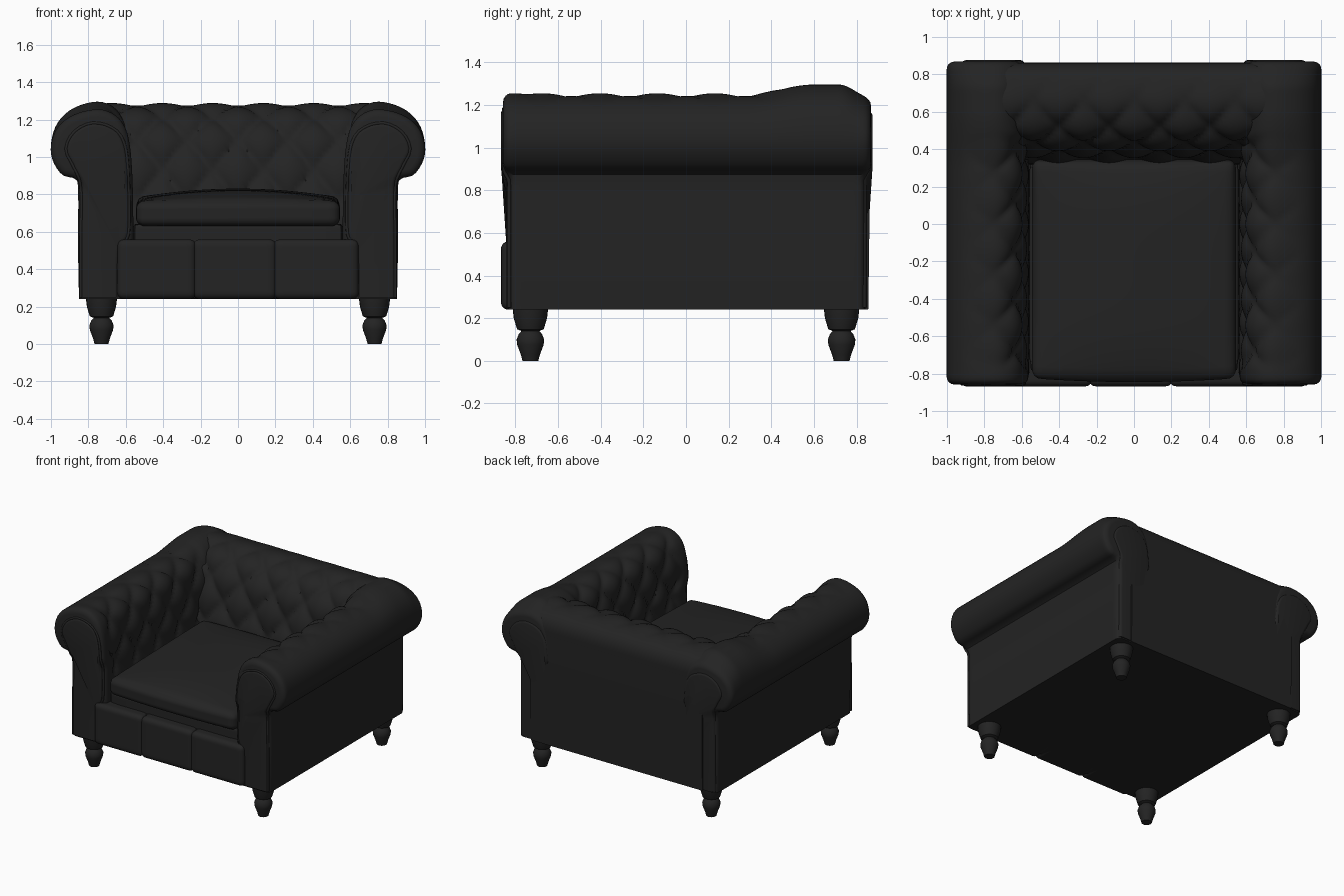
import bpy, bmesh, math
from mathutils import Vector

if "Cube" in bpy.data.objects:
    bpy.data.objects.remove(bpy.data.objects["Cube"], do_unlink=True)

leather = bpy.data.materials.new("black leather")
leather.use_nodes = True
colour = (0.017, 0.017, 0.017, 1)
leather.diffuse_color = colour
leather.node_tree.nodes["Principled BSDF"].inputs["Base Color"].default_value = colour


def finish(bm, name, angle=40):
    bmesh.ops.recalc_face_normals(bm, faces=bm.faces)
    mesh = bpy.data.meshes.new(name)
    bm.to_mesh(mesh)
    bm.free()
    obj = bpy.data.objects.new(name, mesh)
    bpy.context.collection.objects.link(obj)
    mesh.materials.append(leather)
    bpy.ops.object.select_all(action="DESELECT")
    obj.select_set(True)
    bpy.context.view_layer.objects.active = obj
    bpy.ops.object.shade_smooth_by_angle(angle=math.radians(angle))
    return obj


def smooth(lo, hi, x):
    k = min(1, max(0, (x - lo) / (hi - lo)))
    return k * k * (3 - 2 * k)


def spline(points, count):
    """Smooth curve through the points, resampled at equal steps."""
    pts = [Vector(p) for p in points]
    pts = [pts[0]] + pts + [pts[-1]]
    dense = []
    for a, b, c, d in zip(pts, pts[1:], pts[2:], pts[3:]):
        for i in range(20):
            t = i / 20
            dense.append(0.5 * (2 * b + (c - a) * t + (2 * a - 5 * b + 4 * c - d) * t * t
                                + (3 * b - a - 3 * c + d) * t ** 3))
    dense.append(pts[-1])
    dist = [0]
    for a, b in zip(dense, dense[1:]):
        dist.append(dist[-1] + (b - a).length)
    out, j = [], 0
    for i in range(count):
        s = dist[-1] * i / (count - 1)
        while j < len(dense) - 2 and dist[j + 1] < s:
            j += 1
        k = (s - dist[j]) / max(dist[j + 1] - dist[j], 1e-9)
        out.append(dense[j].lerp(dense[j + 1], min(1, k)))
    return out, dist[-1] / (count - 1)


def loft(name, points, start, end, place, rows, count=90, radius=0.0, tuft=None):
    """Sweep a profile along a line, with rounded ends and button tufting."""
    prof, step = spline(points, count)
    crest = max(range(count), key=lambda i: prof[i].y)
    bm = bmesh.new()
    rings = []
    ts = [start + (end - start) * i / rows for i in range(rows + 1)]
    if radius:
        edge = [radius * k for k in (0.08, 0.3, 0.6)]
        ts = sorted(ts + [start + e for e in edge] + [end - e for e in edge])
    for t in ts:
        gap = min(t - start, end - t)
        inset = 0
        if radius and gap < radius:
            inset = radius - math.sqrt(max(0, radius ** 2 - (radius - gap) ** 2))
        ring = []
        for i, p in enumerate(prof):
            tan = (prof[min(i + 1, count - 1)] - prof[max(i - 1, 0)]).normalized()
            push = inset
            if tuft:
                v = (i - crest) * step
                a, b = t / 0.27 + v / 0.34, t / 0.27 - v / 0.34
                pillow = abs(math.sin(math.pi * a) * math.sin(math.pi * b)) ** 0.5
                mask = smooth(-0.2, 0.22, v) * smooth(0.62, 0.8, p.y)
                mask *= smooth(tuft[0], tuft[0] + 0.1, t) * smooth(tuft[1], tuft[1] - 0.1, t)
                push += 0.045 * mask * (1 - pillow)
            q = p - Vector((tan.y, -tan.x)) * push
            ring.append(bm.verts.new(place(q.x, t, q.y)))
        rings.append(ring)
    for r0, r1 in zip(rings, rings[1:]):
        for i in range(count):
            j = (i + 1) % count
            bm.faces.new((r0[i], r0[j], r1[j], r1[i]))
    bm.faces.new(rings[0])
    bm.faces.new(rings[-1])
    return finish(bm, name)


def soft_box(name, lo, hi, radius, cuts=12, warp=None):
    """Box with rounded edges and an optional shaping rule."""
    lo, hi = Vector(lo), Vector(hi)
    bm = bmesh.new()
    bmesh.ops.create_cube(bm, size=1)
    bmesh.ops.subdivide_edges(bm, edges=bm.edges[:], cuts=cuts, use_grid_fill=True)
    for v in bm.verts:
        unit = v.co * 2
        p = Vector([lo[i] + (hi[i] - lo[i]) * (v.co[i] + 0.5) for i in range(3)])
        core = Vector([min(max(p[i], lo[i] + radius), hi[i] - radius) for i in range(3)])
        p = core + (p - core).normalized() * radius
        v.co = warp(p, unit) if warp else p
    return finish(bm, name, 50)


# Rolled arms with scroll panels on both ends
arm = [(0.85, 0.24), (0.855, 0.5), (0.855, 0.82), (0.87, 0.882), (0.94, 0.905), (0.99, 0.98),
       (1.0, 1.06), (0.97, 1.15), (0.9, 1.215), (0.8, 1.25), (0.71, 1.25), (0.63, 1.2),
       (0.585, 1.1), (0.565, 0.9), (0.56, 0.56), (0.57, 0.24)]
scroll = [(0.84, 0.25), (0.84, 0.55), (0.84, 0.84), (0.88, 0.95), (0.92, 1.04), (0.88, 1.13),
          (0.79, 1.18), (0.69, 1.165), (0.62, 1.1), (0.59, 0.95), (0.585, 0.6), (0.635, 0.5),
          (0.64, 0.25)]
for side, label in ((1, "left"), (-1, "right")):
    def place(x, y, z):
        rise = 0.04 * smooth(0.3, 0.6, y) - 0.06 * smooth(0.72, 0.87, y)
        if z > 1:
            z += (z - 1) / 0.25 * rise
        return side * x, y * (0.97 + 0.03 * smooth(0.84, 0.9, z)), z

    loft(label + "_arm", arm, -0.858, 0.868, place, 90, radius=0.04, tuft=(-0.8, 0.5))
    loft(label + "_front_scroll", scroll, -0.868, -0.8, place, 6, 70, 0.02)
    loft(label + "_back_scroll", scroll, 0.8, 0.876, place, 6, 70, 0.02)

    # Piping around the front scroll
    curve = bpy.data.curves.new(label + "_piping", "CURVE")
    curve.dimensions = "3D"
    curve.bevel_depth = 0.009
    curve.bevel_resolution = 2
    line = curve.splines.new("POLY")
    path = spline(scroll, 60)[0]
    line.points.add(len(path) - 1)
    for pt, p in zip(line.points, path):
        pt.co = (*place(p.x, -0.855, p.y), 1)
    curve.materials.append(leather)
    bpy.context.collection.objects.link(bpy.data.objects.new(label + "_piping", curve))

# Tufted backrest
back = [(0.855, 0.24), (0.86, 0.6), (0.862, 1.05), (0.855, 1.18), (0.8, 1.25), (0.68, 1.288),
        (0.56, 1.27), (0.46, 1.2), (0.395, 1.08), (0.35, 0.9), (0.32, 0.7), (0.32, 0.24)]
loft("backrest", back, -0.74, 0.74, lambda y, x, z: (x, y, z), 90, tuft=(-0.9, 0.9))

# Base and three-part front rail
soft_box("base", (-0.84, -0.8, 0.24), (0.84, 0.83, 0.56), 0.02)
for i, (x0, x1) in enumerate(((-0.645, -0.225), (-0.24, 0.205), (0.19, 0.645))):
    soft_box("front_rail_%d" % (i + 1), (x0, -0.868, 0.24), (x1, -0.6, 0.56), 0.035, 24)


# Seat cushion, domed on top and slightly full at the front
def plump(p, u):
    dome = (1 - u.x ** 2) * (1 - u.y ** 4)
    if u.z > 0:
        p.z += (0.05 * dome + 0.025 * (u.y + 1) / 2) * u.z
    p.y -= 0.02 * (1 - u.x ** 2) * smooth(0, -1, u.y)
    return p


soft_box("seat_cushion", (-0.545, -0.825, 0.63), (0.545, 0.345, 0.765), 0.045, 34, plump)
soft_box("seat_platform", (-0.56, -0.79, 0.5), (0.56, 0.36, 0.65), 0.03)

# Turned feet
foot = [(0, 0), (0.037, 0), (0.045, 0.03), (0.062, 0.075), (0.065, 0.1), (0.055, 0.125),
        (0.042, 0.14), (0.062, 0.148), (0.066, 0.16), (0.078, 0.2), (0.084, 0.25), (0, 0.25)]
for sx, lx in ((1, "left"), (-1, "right")):
    for sy, ly in ((-1, "front"), (1, "back")):
        bm = bmesh.new()
        verts = [bm.verts.new((r, 0, z)) for r, z in foot]
        edges = [bm.edges.new(e) for e in zip(verts, verts[1:])]
        bmesh.ops.spin(bm, geom=verts + edges, axis=(0, 0, 1), cent=(0, 0, 0),
                       steps=24, angle=math.tau)
        bmesh.ops.remove_doubles(bm, verts=bm.verts, dist=0.0005)
        leg = finish(bm, "%s_%s_foot" % (ly, lx))
        leg.location = (sx * 0.73, sy * 0.73, 0)
